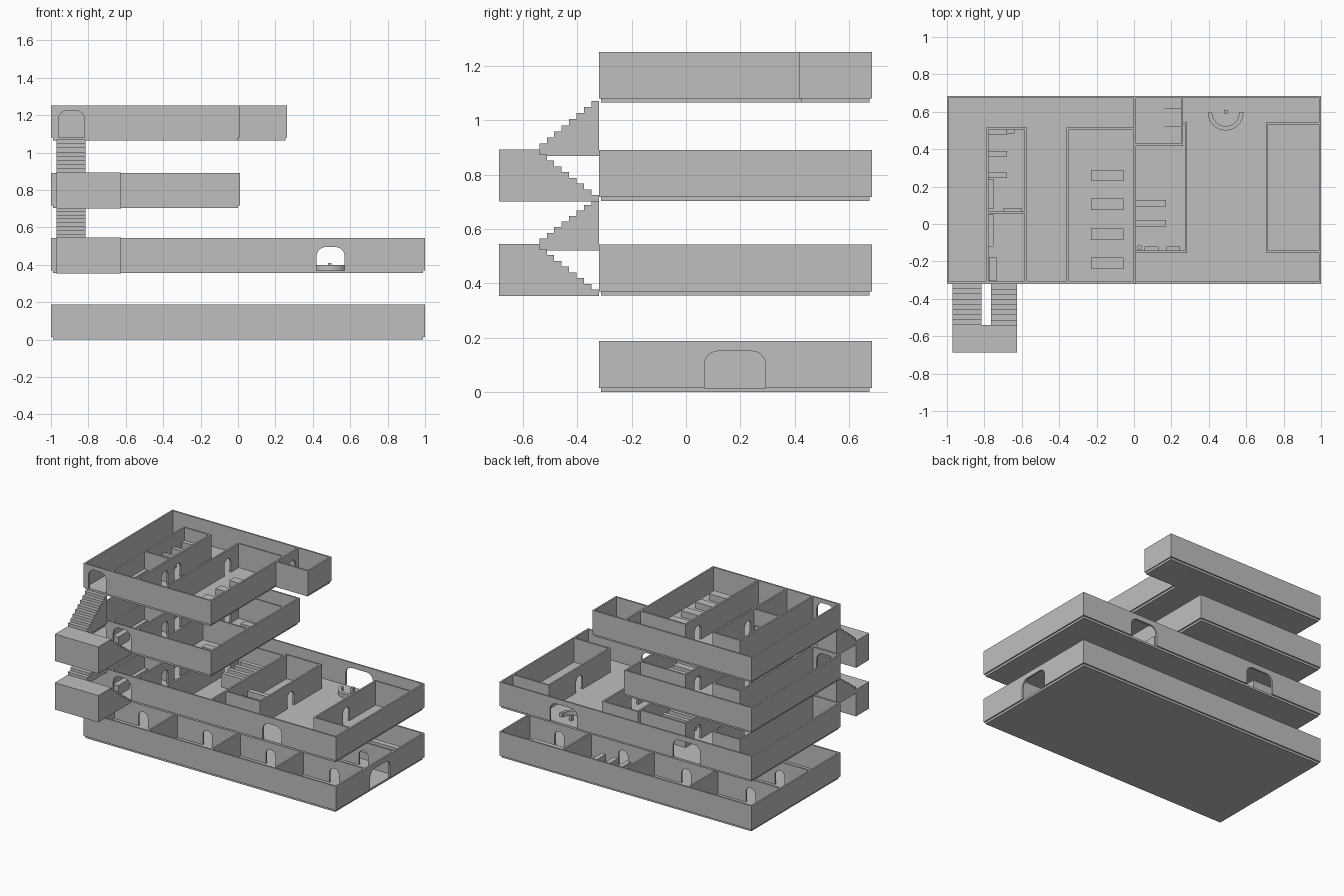
import bpy, bmesh, math
from mathutils import Vector

cube = bpy.data.objects.get("Cube")
if cube:
    bpy.data.objects.remove(cube, do_unlink=True)

grey = bpy.data.materials.new("plain grey")
grey.use_nodes = True
COLOR = (0.52, 0.52, 0.52, 1)
grey.diffuse_color = COLOR
grey.node_tree.nodes["Principled BSDF"].inputs["Base Color"].default_value = COLOR

X0, X1, Y0, Y1 = -1.0, 1.0, -0.32, 0.685
T = 0.012                       # wall thickness
SLAB, WALL = 0.015, 0.172
LEVELS = [0.0, 0.355, 0.703, 1.065]


def prism(name, outline, depth):
    """Extrude a closed 3D outline along the depth vector."""
    bm = bmesh.new()
    face = bm.faces.new([bm.verts.new(p) for p in outline])
    out = bmesh.ops.extrude_face_region(bm, geom=[face])
    bmesh.ops.translate(bm, vec=Vector(depth),
                        verts=[v for v in out["geom"] if isinstance(v, bmesh.types.BMVert)])
    bmesh.ops.recalc_face_normals(bm, faces=bm.faces)
    mesh = bpy.data.meshes.new(name)
    bm.to_mesh(mesh)
    bm.free()
    mesh.materials.append(grey)
    ob = bpy.data.objects.new(name, mesh)
    bpy.context.collection.objects.link(ob)
    return ob


def box(name, xa, xb, ya, yb, z, h):
    return prism(name, [(xa, ya, z), (xb, ya, z), (xb, yb, z), (xa, yb, z)], (0, 0, h))


def arch(c, w, h):
    """Door outline from floor up, over a rounded head and down again."""
    r = min(w * 0.5, 0.05)
    pts = [(c - w / 2, 0)]
    for cx, start in ((c - w / 2 + r, 180), (c + w / 2 - r, 90)):
        for i in range(7):
            a = math.radians(start - 15 * i)
            pts.append((cx + r * math.cos(a), h - r + r * math.sin(a)))
    return pts + [(c + w / 2, 0)]


def wall(name, axis, at, a, b, level, doors=()):
    """Wall along x or y at a fixed offset, with arched doors (centre, width, height)."""
    pts = [(a, 0)]
    for d in sorted(doors):
        pts += arch(*d)
    pts += [(b, 0), (b, WALL), (a, WALL)]
    z = LEVELS[level] + SLAB
    if axis == "x":
        return prism(name, [(s, at, z + t) for s, t in pts], (0, T, 0))
    return prism(name, [(at, s, z + t) for s, t in pts], (T, 0, 0))


def shell(level, right, front=(), back=(), side=()):
    """Floor slab and the four outer walls of a rectangular storey."""
    box("floor_slab", X0 + .01, right - .01, Y0 + .008, Y1 - .01, LEVELS[level], SLAB)
    wall("front_wall", "x", Y0, X0, right, level, front)
    wall("back_wall", "x", Y1 - T, X0, right, level, back)
    wall("right_wall", "y", X0, Y0, Y1, level)
    wall("left_wall", "y", right - T, Y0, Y1, level, side)


def door(c):
    return (c, 0.075, 0.11)


def desks(level, xa, xb, rows, depth, h):
    for y in rows:
        box("desk", xa, xb, y - depth / 2, y + depth / 2, LEVELS[level] + SLAB, h)


def washroom(level):
    """Narrow double washroom with stalls, basins and bench."""
    z = LEVELS[level] + SLAB
    wall("washroom_outer_wall", "y", -.79, Y0, .515, level)
    wall("washroom_inner_wall", "y", -.585, Y0, .515, level, [door(-.01), door(.135)])
    wall("washroom_back_wall", "x", .505, -.79, -.573, level)
    wall("washroom_divider", "x", .055, -.79, -.573, level)
    desks(level, -.778, -.68, (.26, .375, .49), .03, .08)
    box("basin", -.68, -.64, .485, .505, z, .06)
    box("bench", -.778, -.75, -.12, .05, z, .05)
    box("bench", -.778, -.75, .08, .24, z, .05)
    box("shelf", -.70, -.60, .068, .082, z, .06)
    box("cabinet", -.775, -.735, -.305, -.18, z, .07)


def classroom(level):
    wall("classroom_side_wall", "y", -.36, Y0, .515, level, [door(.38)])
    wall("classroom_back_wall", "x", .505, -.36, 0, level)


STAIR_DOOR_UP = (-.695, .14, .145)
STAIR_DOOR_IN = (-.89, .14, .145)

# Ground storey: central corridor with four rooms on each side
shell(0, X1, side=[(.18, .225, .135)])
for y in (.012, .342):
    wall("corridor_wall", "x", y, X0, X1, 0, [door(c) for c in (-.76, -.25, .25, .755)])
for x in (-.5, 0, .5):
    wall("front_partition", "y", x, Y0, .012, 0)
    wall("back_partition", "y", x, .354, Y1, 0)
for x in (.12, .22, .32):
    box("bookshelf", x, x + .035, .45, .62, SLAB, .1)
desks(0, .62, .9, (.45, .54, .62), .04, .05)

# First storey: lobby
shell(1, X1, front=[STAIR_DOOR_UP, (.495, .15, .125)],
      back=[(-.485, .215, .135), (.49, .215, .135)])
washroom(1)
classroom(1)
desks(1, -.26, -.06, (.2, .27, .34, .41), .03, .1)
wall("lobby_room_side", "y", .272, -.155, .545, 1, [door(.19)])
wall("lobby_room_front", "x", -.155, 0, .284, 1)
wall("lobby_room_back", "x", .533, 0, .284, 1)
wall("lobby_room_inner", "y", 0, Y0, .545, 1)
wall("office_side", "y", .705, -.155, .545, 1, [door(.2)])
wall("office_front", "x", -.155, .705, X1, 1)
wall("office_back", "x", .533, .705, X1, 1)
z1 = LEVELS[1] + SLAB
desks(1, .01, .17, (.005, .11), .035, .08)
for x in (.055, .17):
    box("low_cabinet", x, x + .075, -.143, -.12, z1, .05)
box("small_stand", .02, .04, -.135, -.115, z1, .05)
# Curved reception desk and stool
ring = [(r * math.cos(a), r * math.sin(a))
        for r, order in ((.095, range(17)), (.072, range(16, -1, -1)))
        for a in [math.pi * (1 + i / 16) for i in order]]
prism("reception_desk", [(.49 + x, .595 + y, z1) for x, y in ring], (0, 0, .03))
box("reception_stool", .48, .5, .59, .61, z1, .04)

# Second storey
shell(2, .01, front=[STAIR_DOOR_IN, STAIR_DOOR_UP])
washroom(2)
classroom(2)
wall("classroom_divider", "x", .1, -.36, 0, 2)
desks(2, -.23, -.055, (-.21, -.055, .2, .29, .38), .05, .05)

# Top storey with a small side room
shell(3, .01, front=[STAIR_DOOR_IN])
bpy.data.objects.remove(bpy.context.collection.objects[-1], do_unlink=True) \
    if bpy.context.collection.objects[-1].name.startswith("left_wall") else None
wall("top_left_wall", "y", -.002, Y0, Y1, 3, [door(.6)])
washroom(3)
classroom(3)
desks(3, -.23, -.055, (-.21, -.055, .105, .26), .06, .045)
z3 = LEVELS[3]
box("side_room_slab", 0, .255, .425, Y1 - .01, z3, SLAB)
wall("side_room_front", "x", .418, 0, .262, 3)
wall("side_room_back", "x", Y1 - T, 0, .262, 3)
wall("side_room_side", "y", .25, .418, Y1, 3)
for i in range(8):
    box("small_step", .15 + i * .0125, .1625 + i * .0125, .52, .62, z3 + SLAB, .008 * (i + 1))


# Outside stairs: a flight out to a solid landing, and a flight back in
def flight(name, xa, xb, base, za, zb, outward):
    n, ya, yb = 8, -.54, Y0
    pts = [(yb, base), (ya, base)]
    for i in range(n):
        k = n - i if outward else i + 1
        z = za + (zb - za) * k / n
        pts += [(ya + (yb - ya) * i / n, z), (ya + (yb - ya) * (i + 1) / n, z)]
    prism(name, [(xa, y, z) for y, z in pts], (xb - xa, 0, 0))


for lower, upper in zip(LEVELS[1:3], LEVELS[2:]):
    mid = lower + .19
    box("stair_landing", -.97, -.625, -.688, -.54, lower - .002, .192)
    flight("lower_flight", -.765, -.625, lower - .002, lower, mid - .02, True)
    flight("upper_flight", -.97, -.815, mid - .025, mid, upper + .005, False)
